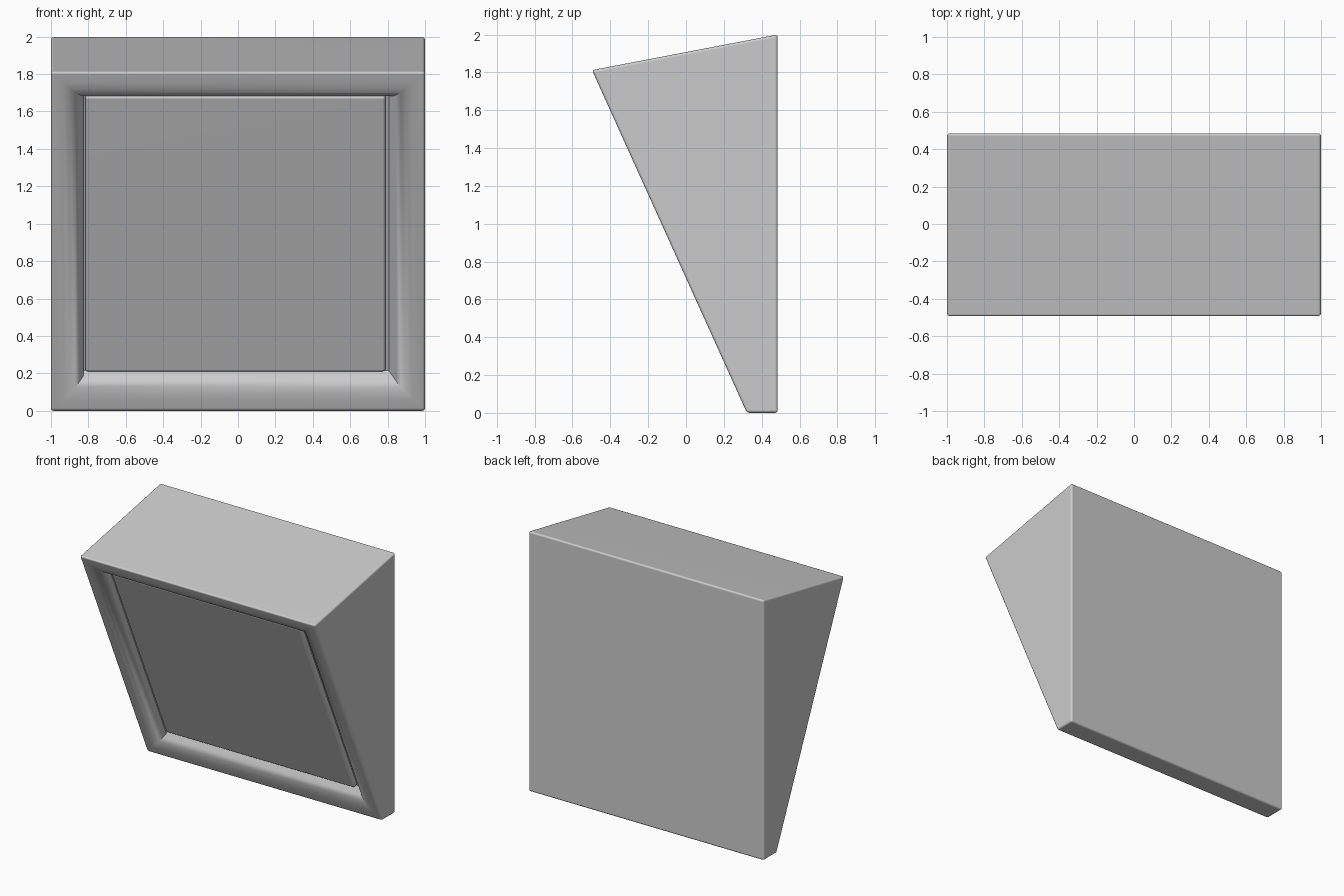
import bpy, bmesh
from mathutils import Vector, Matrix

if "Cube" in bpy.data.objects:
    bpy.data.objects.remove(bpy.data.objects["Cube"])

TIP = Vector((0, -0.497, 1.812))      # upper front corner of the side profile
FOOT = Vector((0, 0.322, 0.0))        # lower front corner
DOWN = (FOOT - TIP).normalized()
OUT = Vector((0, DOWN.z, -DOWN.y))    # outward normal of the sloping front
LENGTH = (FOOT - TIP).length
SHIFT = Vector((-0.014, 0, 0)) - DOWN * 0.015   # recess sits slightly off centre


def finish(bm, name):
    bmesh.ops.recalc_face_normals(bm, faces=bm.faces)
    mesh = bpy.data.meshes.new(name)
    bm.to_mesh(mesh)
    bm.free()
    obj = bpy.data.objects.new(name, mesh)
    bpy.context.collection.objects.link(obj)
    bpy.ops.object.select_all(action='DESELECT')
    obj.select_set(True)
    bpy.context.view_layer.objects.active = obj
    bpy.ops.object.shade_smooth_by_angle(angle=0.7)
    mod = obj.modifiers.new("flat_shading", 'WEIGHTED_NORMAL')
    mod.keep_sharp = True
    return obj


def front_face(bm):
    bm.normal_update()
    return max(bm.faces, key=lambda f: f.normal.dot(OUT) * f.calc_area())


# wedge body: side profile extruded across the width
bm = bmesh.new()
profile = [(0.485, 0), (0.485, 2), TIP.yz, FOOT.yz]
side = bm.faces.new([bm.verts.new((-1, p[0], p[1])) for p in profile])
ext = bmesh.ops.extrude_face_region(bm, geom=[side])['geom']
bmesh.ops.translate(bm, vec=(2, 0, 0), verts=[v for v in ext if isinstance(v, bmesh.types.BMVert)])
bmesh.ops.recalc_face_normals(bm, faces=bm.faces)
bmesh.ops.bevel(bm, geom=bm.edges[:], offset=0.015, segments=3, profile=0.5, affect='EDGES')

# rolled frame sinking into the recess
for width, sink in [(0.05, 0.0), (0.035, 0.006), (0.03, 0.014), (0.025, 0.022),
                    (0.018, 0.025), (0.007, 0.023)]:
    bm.normal_update()
    bmesh.ops.inset_region(bm, faces=[front_face(bm)], thickness=width,
                           depth=-sink, use_even_offset=True)
bmesh.ops.translate(bm, vec=SHIFT, verts=front_face(bm).verts)
finish(bm, "wedge_body")

# raised inset panel with rounded edges
bm = bmesh.new()
bmesh.ops.create_cube(bm, size=1)
bmesh.ops.scale(bm, vec=(1.605, LENGTH - 0.37, 0.05), verts=bm.verts)
bmesh.ops.bevel(bm, geom=bm.edges[:], offset=0.016, segments=3, profile=0.5, affect='EDGES')
rot = Matrix((Vector((1, 0, 0)), -DOWN, OUT)).transposed().to_4x4()
centre = (TIP + FOOT) / 2 - OUT * 0.08 + SHIFT
bm.transform(Matrix.Translation(centre) @ rot)
finish(bm, "front_panel")
